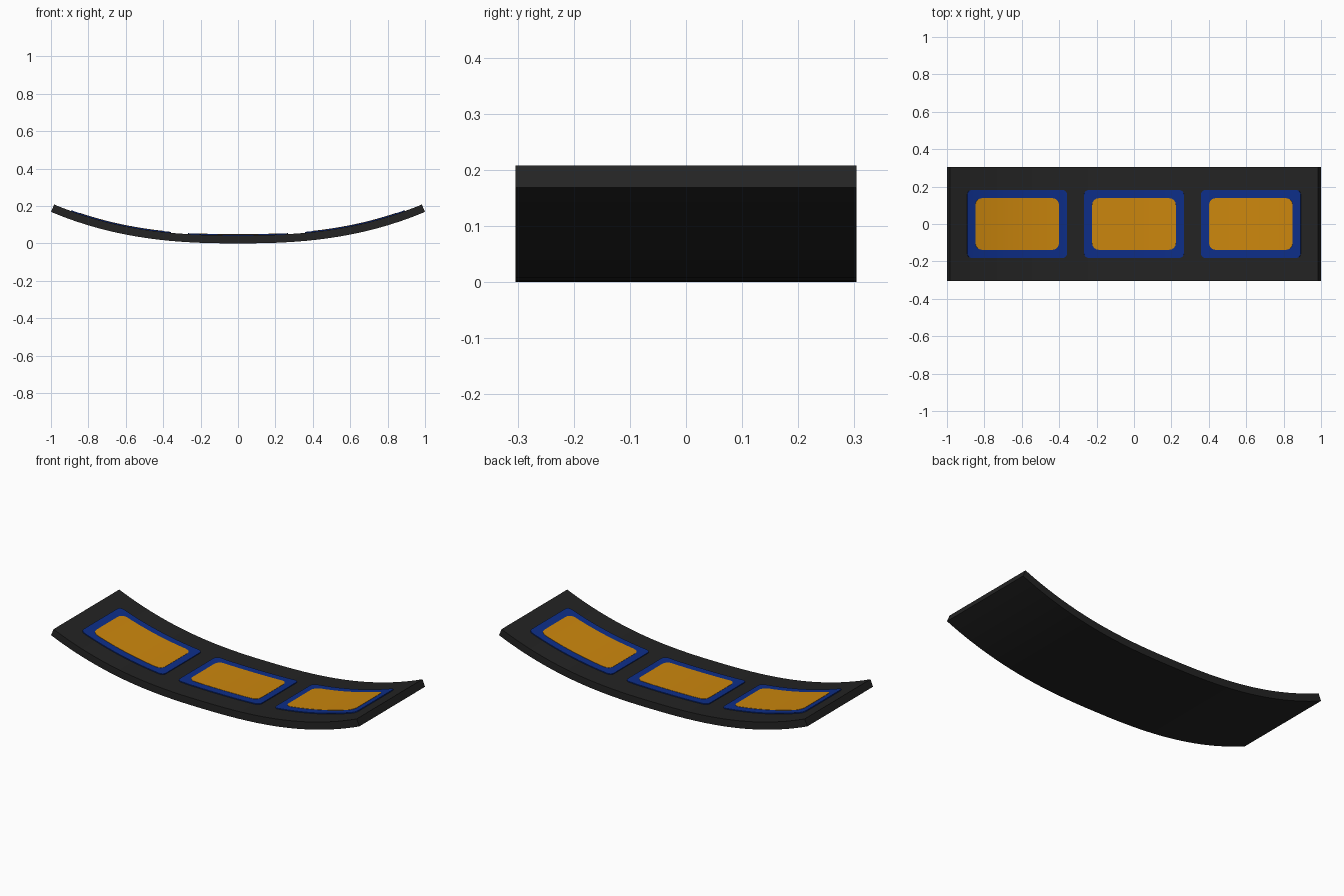
import bpy, bmesh, math
from mathutils import Vector

if "Cube" in bpy.data.objects:
    bpy.data.objects.remove(bpy.data.objects["Cube"])

THICK = 0.043


def material(name, rgb):
    m = bpy.data.materials.new(name)
    m.diffuse_color = (*rgb, 1)
    m.use_nodes = True
    m.node_tree.nodes["Principled BSDF"].inputs["Base Color"].default_value = m.diffuse_color
    return m


BLACK = material("charcoal", (0.017, 0.017, 0.017))
BLUE = material("deep blue", (0.004, 0.027, 0.25))
GOLD = material("amber", (0.6, 0.24, 0.004))


def on_curve(x, y, offset):
    """Point above (or below) the curved upper surface, along its normal."""
    z = THICK + 0.172 * abs(x) ** 2.5
    slope = 0.43 * math.copysign(abs(x) ** 1.5, x)
    n = Vector((-slope, 0, 1)).normalized()
    return Vector((x, y, z)) + n * offset


def curved_plate(name, mat, cx, half_w, half_h, radius, low, high, cols):
    """Rounded rectangle bent along the curve, built from cross-sections."""
    inner = half_w - radius
    stations = [(cx - inner + 2 * inner * i / cols, half_h) for i in range(cols + 1)]
    if radius:
        arc = [math.radians(a) for a in (22.5, 45, 67.5, 90)]
        cap = [(inner + radius * math.sin(a), half_h - radius + radius * math.cos(a)) for a in arc]
        stations = ([(cx - dx, h) for dx, h in reversed(cap)] + stations
                    + [(cx + dx, h) for dx, h in cap])
    bm = bmesh.new()
    rings = [[bm.verts.new(on_curve(x, s * h, o))
              for s, o in ((-1, low), (1, low), (1, high), (-1, high))]
             for x, h in stations]
    for a, b in zip(rings, rings[1:]):
        for i in range(4):
            j = (i + 1) % 4
            bm.faces.new((a[i], a[j], b[j], b[i]))
    bm.faces.new(rings[0])
    bm.faces.new(rings[-1])
    bmesh.ops.recalc_face_normals(bm, faces=bm.faces)
    mesh = bpy.data.meshes.new(name)
    bm.to_mesh(mesh)
    bm.free()
    mesh.materials.append(mat)
    obj = bpy.data.objects.new(name, mesh)
    bpy.context.collection.objects.link(obj)
    bpy.ops.object.select_all(action='DESELECT')
    obj.select_set(True)
    bpy.context.view_layer.objects.active = obj
    bpy.ops.object.shade_smooth_by_angle(angle=math.radians(30))


# Curved base slab
curved_plate("curved_base", BLACK, 0, 0.983, 0.304, 0, -THICK, 0, 48)

# Three framed panels lying on the slab
for label, cx in (("left", -0.6255), ("middle", 0), ("right", 0.6255)):
    curved_plate(label + "_frame", BLUE, cx, 0.267, 0.182, 0.025, -0.002, 0.005, 16)
    curved_plate(label + "_panel", GOLD, cx, 0.224, 0.138, 0.035, 0.003, 0.0065, 16)
